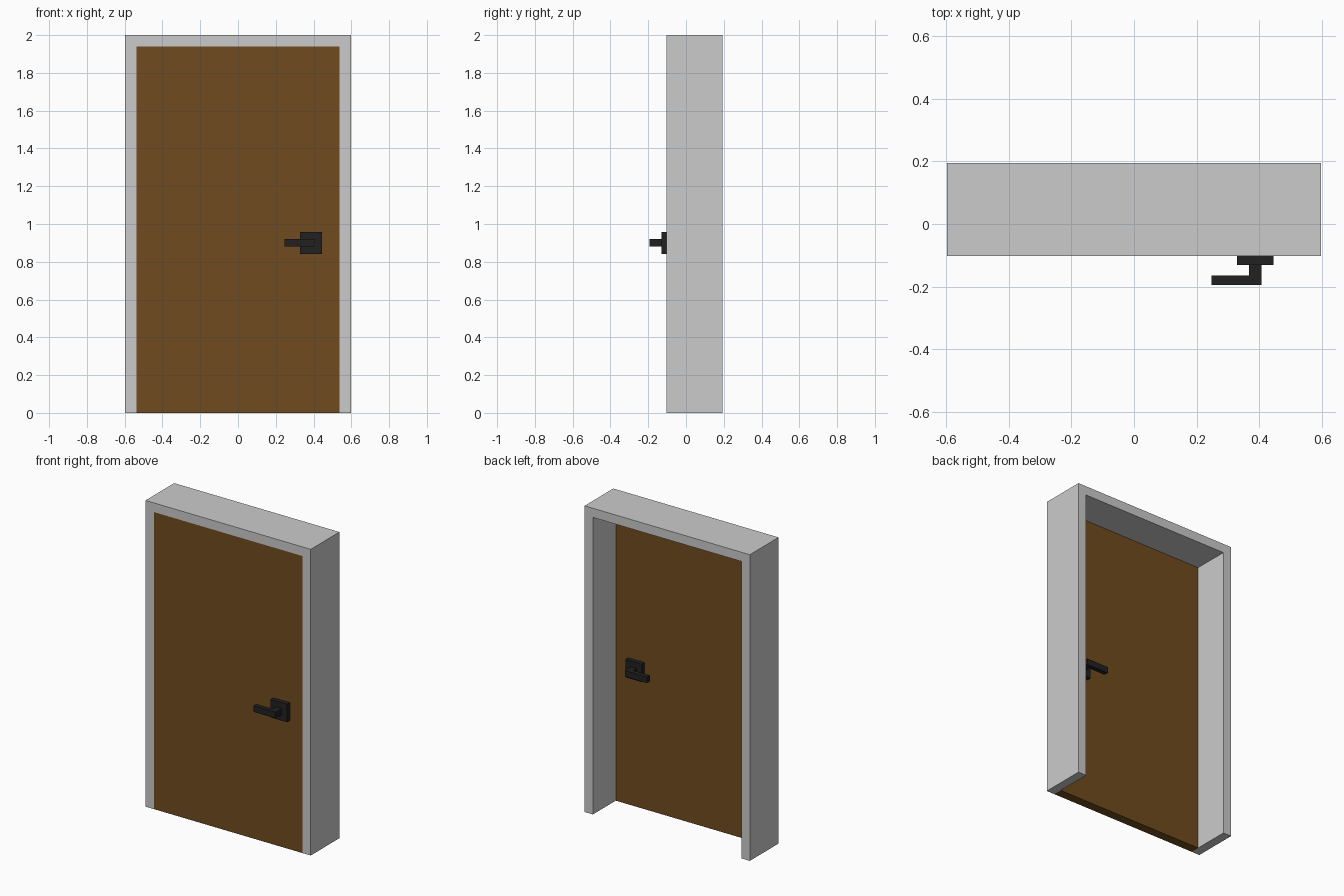
import bpy, bmesh
from mathutils import Vector

if "Cube" in bpy.data.objects:
    bpy.data.objects.remove(bpy.data.objects["Cube"])


def material(name, rgb):
    m = bpy.data.materials.new(name)
    m.diffuse_color = (*rgb, 1)
    m.use_nodes = True
    m.node_tree.nodes["Principled BSDF"].inputs["Base Color"].default_value = m.diffuse_color
    return m


def prism(name, outline, extrude, origin=(0, 0, 0), mat=None):
    """Extrude a flat outline of 3D points along a vector."""
    bm = bmesh.new()
    o = Vector(origin)
    face = bm.faces.new([bm.verts.new(Vector(p) - o) for p in outline])
    res = bmesh.ops.extrude_face_region(bm, geom=[face], use_keep_orig=True)
    verts = [v for v in res["geom"] if isinstance(v, bmesh.types.BMVert)]
    bmesh.ops.translate(bm, verts=verts, vec=extrude)
    bmesh.ops.recalc_face_normals(bm, faces=bm.faces)
    mesh = bpy.data.meshes.new(name)
    bm.to_mesh(mesh)
    bm.free()
    obj = bpy.data.objects.new(name, mesh)
    obj.location = o
    bpy.context.collection.objects.link(obj)
    if mat:
        mesh.materials.append(mat)
    return obj


wood = material("wood", (0.16, 0.07, 0.013))
black = material("black_metal", (0.015, 0.015, 0.015))

FRONT, BACK = -0.102, 0.194      # frame depth range
W, IN, TOP = 0.597, 0.537, 1.94  # outer and inner half widths, opening height
THICK = 0.06                     # door leaf thickness

# Door frame: upside-down U extruded backwards
u = [(-W, 0), (-W, 2), (W, 2), (W, 0), (IN, 0), (IN, TOP), (-IN, TOP), (-IN, 0)]
prism("door_frame", [(x, FRONT, z) for x, z in u], (0, BACK - FRONT, 0))

# Door leaf, flush with the front; its origin is the handle mirror plane
leaf = prism("door_leaf",
             [(x, FRONT, z) for x, z in ((-IN, 0), (-IN, TOP), (IN, TOP), (IN, 0))],
             (0, THICK, 0), (0, FRONT + THICK / 2, 0), wood)

# Handle plate
plate = prism("handle_plate",
              [(x, FRONT, z) for x, z in ((0.328, 0.841), (0.328, 0.958),
                                          (0.446, 0.958), (0.446, 0.841))],
              (0, -0.029, 0), mat=black)

# Handle lever: L-shaped plan (stem and grip) extruded upwards
lever_plan = [(0.367, -0.131), (0.407, -0.131), (0.407, -0.194),
              (0.247, -0.194), (0.247, -0.164), (0.367, -0.164)]
lever = prism("handle_lever", [(x, y, 0.88) for x, y in lever_plan],
              (0, 0, 0.04), mat=black)

# Repeat the handle on the back of the leaf
for part in (plate, lever):
    mod = part.modifiers.new("both_sides", "MIRROR")
    mod.use_axis = (False, True, False)
    mod.mirror_object = leaf
    mod.use_mirror_merge = False
